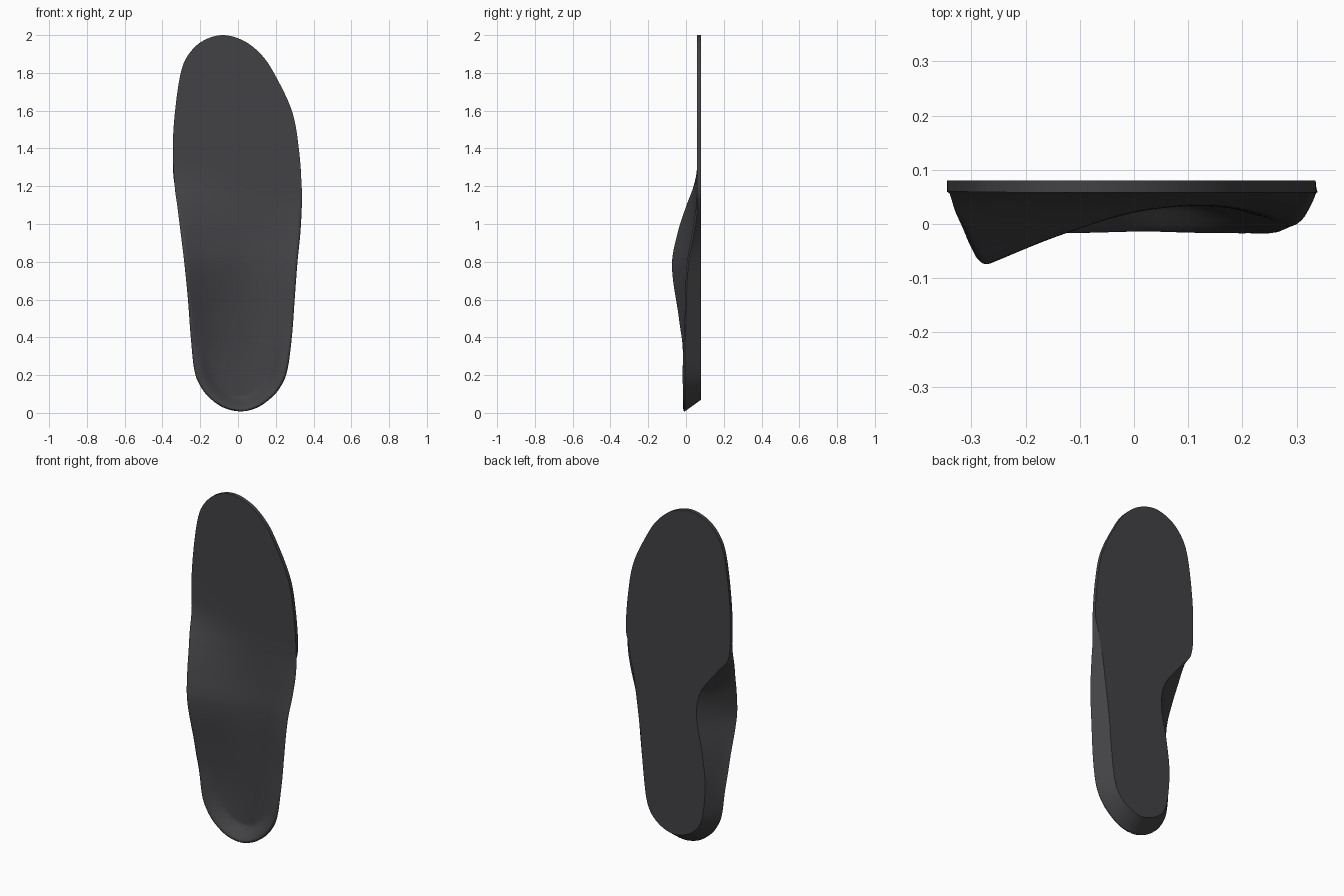
import bpy, bmesh, math

if "Cube" in bpy.data.objects:
    bpy.data.objects.remove(bpy.data.objects["Cube"])

# Outline stations heel to toe: z, left, right of the foot side, then z, left, right of the sole
STATIONS = [
    (.008, .015, .015, .07, .02, .02),
    (.025, -.07, .095, .085, -.045, .085),
    (.07, -.14, .165, .12, -.105, .14),
    (.13, -.192, .22, .17, -.145, .18),
    (.22, -.23, .26, .25, -.168, .205),
    (.4, -.25, .285, .42, -.18, .225),
    (.6, -.265, .3, .6, -.16, .24),
    (.8, -.285, .315, .8, -.125, .265),
    (.95, -.303, .33, .95, -.15, .285),
    (1.1, -.322, .338, 1.1, -.26, .315),
    (1.2, -.335, .337, 1.2, -.333, .335)]
TOE = [(1.4, -.345, .322), (1.6, -.333, .285), (1.8, -.303, .19),
       (1.9, -.26, .12), (1.97, -.185, .03), (2.0, -.08, -.08)]
STATIONS += [t + t for t in TOE]

# Foot-side relief: z, then y at five places from the arch edge to the outer edge
RELIEF = [
    (0, -.018, .03, .045, .035, -.018),
    (.3, -.02, .028, .045, .034, -.017),
    (.5, -.043, .01, .036, .034, -.012),
    (.78, -.08, -.02, .024, .032, .0),
    (.95, -.05, .004, .04, .047, .03),
    (1.1, .0, .033, .052, .056, .054),
    (1.2, .04, .051, .057, .058, .058),
    (1.3, .058, .058, .058, .058, .058),
    (2.1, .058, .058, .058, .058, .058)]
SOLE_Y = .08
NV, NU, WALL = 112, 44, 7


def hermite(xs, ys, x):
    """Smooth curve through unevenly spaced points."""
    n = len(xs)
    i = max(k for k in range(n - 1) if xs[k] <= x or k == 0)
    def slope(k):
        a, b = max(k - 1, 0), min(k + 1, n - 1)
        return (ys[b] - ys[a]) / (xs[b] - xs[a])
    h = xs[i + 1] - xs[i]
    t = (x - xs[i]) / h
    m0, m1 = slope(i) * h, slope(i + 1) * h
    return ((2*t**3 - 3*t*t + 1) * ys[i] + (t**3 - 2*t*t + t) * m0
            + (3*t*t - 2*t**3) * ys[i + 1] + (t**3 - t*t) * m1)


def catmull(p, t):
    a, b, c, d = p
    return b + .5*t*(c - a + t*(2*a - 5*b + 4*c - d + t*(3*(b - c) + d - a)))


def outline(j, col):
    """z, left, right at step j; the curve runs round both tips."""
    last = len(STATIONS) - 1
    f = j / NV * last
    i = min(int(f), last - 1)
    def at(k, c):
        if k < 0 or k > last:
            k = -k if k < 0 else 2*last - k
            c = (0, 2, 1)[c]
        return STATIONS[k][col + c]
    return [catmull([at(k, c) for k in range(i - 1, i + 3)], f - i) for c in range(3)]


def smooth(t):
    t = min(1, max(0, t))
    return t*t*(3 - 2*t)


top = [outline(j, 0) for j in range(NV + 1)]
sole = [outline(j, 3) for j in range(NV + 1)]
edge = [(x, z) for z, l, r in top for x in (l, r)]
zs = [r[0] for r in RELIEF]
US = [-1, -.5, 0, .5, 1]


def foot_y(x, z, u, sec):
    y = hermite(US, sec, u)
    d = math.sqrt(min((x - a)**2 + (z - b)**2 for a, b in edge))
    # heel cup wall
    cup = smooth(d / .085)
    heel = 1 - smooth((z - .22) / .25)
    y += heel * (1 - cup) * (-.018 - y)
    # softened rim
    soft = 1 - smooth((z - 1.0) / .2)
    return y + soft * .012 * max(0, 1 - d / .016)**2


bm = bmesh.new()
upper, lower = [], []
for j in range(NV + 1):
    z, l, r = top[j]
    zb, lb, rb = sole[j]
    sec = [hermite(zs, [row[k] for row in RELIEF], z) for k in range(1, 6)]
    row_u, row_l = [], []
    for i in range(NU + 1):
        u = -math.cos(math.pi * i / NU)
        s = (u + 1) / 2
        x = l + (r - l) * s
        row_u.append(bm.verts.new((x, foot_y(x, z, u, sec), z)))
        row_l.append(bm.verts.new((lb + (rb - lb) * s, SOLE_Y, zb)))
    upper.append(row_u)
    lower.append(row_l)

# foot surface and flat sole
for g in (upper, lower):
    for j in range(NV):
        for i in range(NU):
            bm.faces.new((g[j][i], g[j][i+1], g[j+1][i+1], g[j+1][i]))

# side wall, hollowed under the arch
ring = [(j, 0) for j in range(NV + 1)] + [(j, NU) for j in range(NV - 1, 0, -1)]
columns = []
for j, i in ring:
    a, b = upper[j][i], lower[j][i]
    power = 1 - .25 * smooth((a.co.z - .2) / .3) if i == 0 else 1
    col = [a]
    for k in range(1, WALL):
        t = k / WALL
        p = a.co.lerp(b.co, t)
        p.x = a.co.x + (b.co.x - a.co.x) * t**power
        col.append(bm.verts.new(p))
    columns.append(col + [b])
for n, c in enumerate(columns):
    d = columns[(n + 1) % len(columns)]
    for k in range(WALL):
        bm.faces.new((c[k], c[k+1], d[k+1], d[k]))

bmesh.ops.remove_doubles(bm, verts=bm.verts, dist=1e-5)
bmesh.ops.recalc_face_normals(bm, faces=bm.faces)
mesh = bpy.data.meshes.new("insole")
bm.to_mesh(mesh)
bm.free()
insole = bpy.data.objects.new("insole", mesh)
bpy.context.collection.objects.link(insole)

# dark foam
foam = bpy.data.materials.new("dark_foam")
foam.diffuse_color = (.055, .055, .06, 1)
foam.use_nodes = True
foam.node_tree.nodes["Principled BSDF"].inputs["Base Color"].default_value = foam.diffuse_color
mesh.materials.append(foam)

bpy.context.view_layer.objects.active = insole
insole.select_set(True)
bpy.ops.object.shade_smooth_by_angle(angle=math.radians(38))
